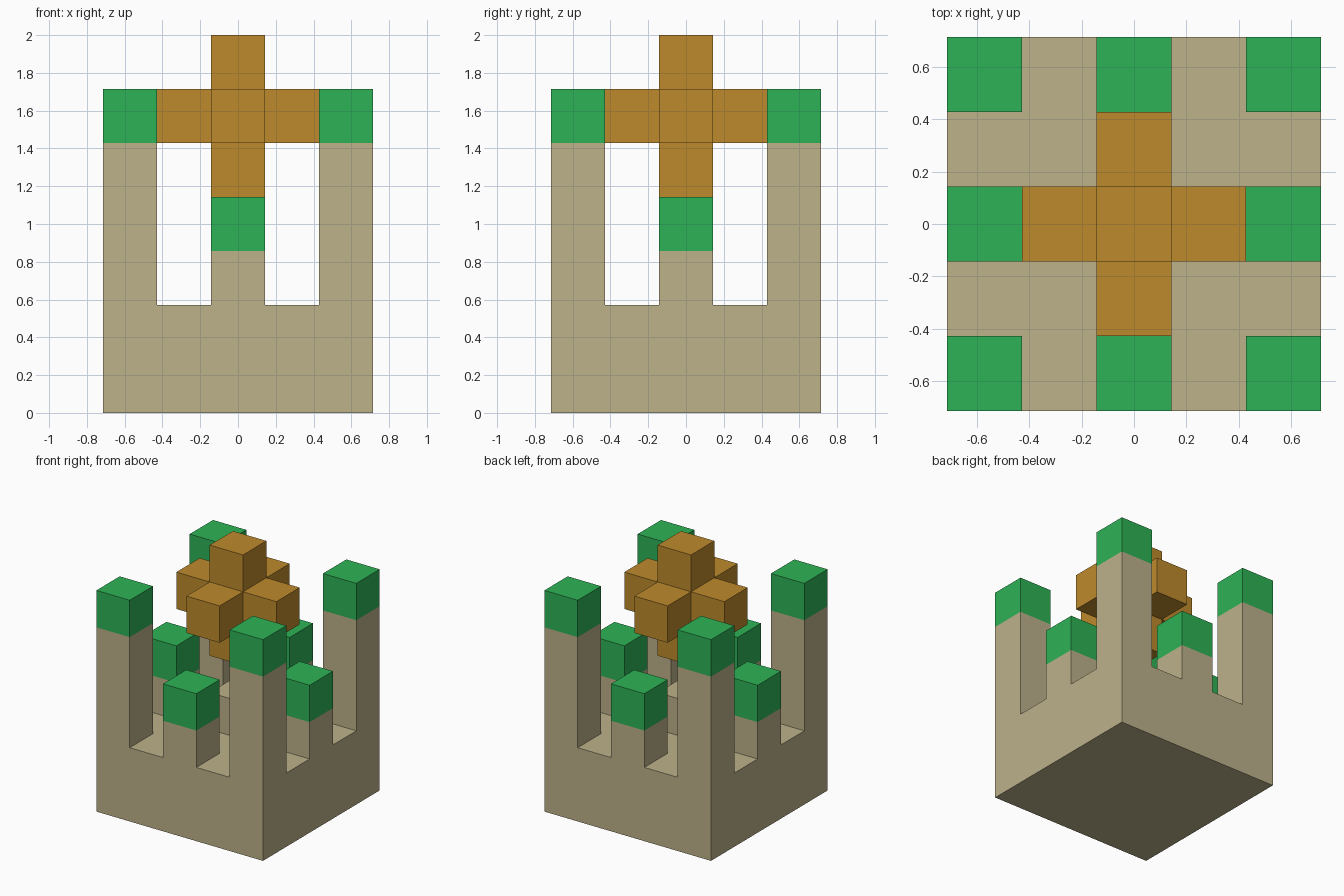
import bpy, bmesh
from mathutils import Matrix, Vector

U = 2 / 7  # edge of one block

# Remove the default cube
cube = bpy.data.objects.get("Cube")
if cube:
    bpy.data.objects.remove(cube, do_unlink=True)


def material(name, rgb):
    m = bpy.data.materials.new(name)
    m.use_nodes = True
    m.diffuse_color = (*rgb, 1)
    m.node_tree.nodes["Principled BSDF"].inputs["Base Color"].default_value = (*rgb, 1)
    return m


stone = material("tan stone", (0.51, 0.445, 0.258))
green = material("green cap", (0.027, 0.45, 0.093))
amber = material("amber block", (0.515, 0.254, 0.025))


def finish(bm, name, *mats):
    bmesh.ops.recalc_face_normals(bm, faces=bm.faces)
    mesh = bpy.data.meshes.new(name)
    bm.to_mesh(mesh)
    bm.free()
    for m in mats:
        mesh.materials.append(m)
    obj = bpy.data.objects.new(name, mesh)
    bpy.context.collection.objects.link(obj)
    return obj


def raise_cell(bm, face, blocks):
    """Extrude one grid cell straight up and return its new top."""
    top = bmesh.ops.extrude_discrete_faces(bm, faces=[face])["faces"][0]
    bmesh.ops.translate(bm, verts=top.verts, vec=(0, 0, blocks * U))
    return top


# Castle base: a five by five slab, two blocks high
bm = bmesh.new()
bmesh.ops.create_grid(bm, x_segments=5, y_segments=5, size=2.5 * U)
slab = bmesh.ops.extrude_face_region(bm, geom=bm.faces[:], use_keep_orig=True)["geom"]
bmesh.ops.translate(bm, verts=[g for g in slab if isinstance(g, bmesh.types.BMVert)],
                    vec=(0, 0, 2 * U))
cells = {}
for f in slab:
    if isinstance(f, bmesh.types.BMFace):
        c = f.calc_center_median() / U
        cells[round(c.x), round(c.y)] = f

# Corner towers, side towers and the short middle pillar
for x in (-2, 0, 2):
    for y in (-2, 0, 2):
        top = raise_cell(bm, cells[x, y], 3 if x and y else 1)
        if x or y:
            cap = raise_cell(bm, top, 1)
            cap.material_index = 1
            for e in cap.edges:
                for side in e.link_faces:
                    side.material_index = 1
finish(bm, "castle_body", stone, green)

# Cross of seven blocks above the middle
center = Vector((0, 0, 5.5))
offsets = {"core": (0, 0, 0), "top": (0, 0, 1), "bottom": (0, 0, -1),
           "left": (1, 0, 0), "right": (-1, 0, 0),
           "front": (0, -1, 0), "back": (0, 1, 0)}
for name, off in offsets.items():
    bm = bmesh.new()
    bmesh.ops.create_cube(bm, size=U, matrix=Matrix.Translation((center + Vector(off)) * U))
    finish(bm, "cross_" + name, amber)
